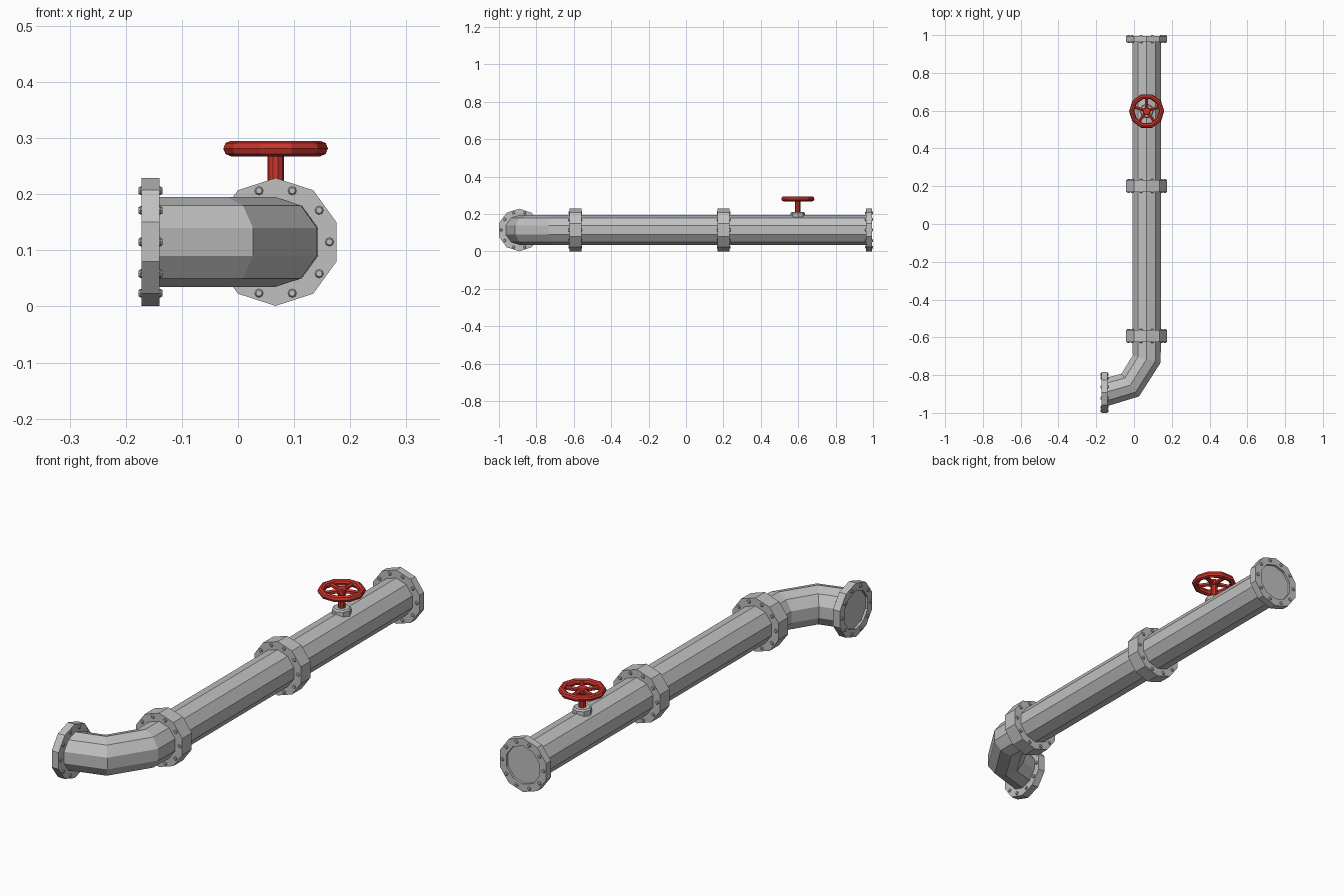
import bpy, bmesh, math
from mathutils import Vector

if "Cube" in bpy.data.objects:
    bpy.data.objects.remove(bpy.data.objects["Cube"])

X0, Z0 = 0.067, 0.115          # pipe axis
UP = Vector((0, 0, 1))
ELBOW_Y = -0.892


def material(name, rgb):
    m = bpy.data.materials.new(name)
    m.diffuse_color = (*rgb, 1)
    m.use_nodes = True
    m.node_tree.nodes["Principled BSDF"].inputs["Base Color"].default_value = m.diffuse_color
    return m


GREY = material("pipe_grey", (0.53, 0.53, 0.53))
RED = material("valve_red", (0.60, 0.035, 0.025))


def loft(bm, rings, n=10, up=UP):
    """Skin rings of (centre, direction, radius); first vertex points along up."""
    loops = []
    for c, d, r in rings:
        d = Vector(d).normalized()
        side = d.cross(up).normalized()
        loops.append([bm.verts.new(Vector(c) + r * (math.cos(a) * up + math.sin(a) * side))
                      for a in (2 * math.pi * k / n for k in range(n))])
    for a, b in zip(loops, loops[1:]):
        for k in range(n):
            j = (k + 1) % n
            bm.faces.new((a[k], a[j], b[j], b[k]))
    bm.faces.new(loops[0])
    bm.faces.new(loops[-1])


def lathe(bm, centre, d, profile, n=10, up=UP):
    """Loft along one straight axis; profile is (offset, radius) pairs."""
    c, d = Vector(centre), Vector(d)
    loft(bm, [(c + d * o, d, r) for o, r in profile], n, up)


def finish(name, bm, mat):
    bmesh.ops.recalc_face_normals(bm, faces=bm.faces)
    me = bpy.data.meshes.new(name)
    bm.to_mesh(me)
    bm.free()
    me.materials.append(mat)
    ob = bpy.data.objects.new(name, me)
    bpy.context.collection.objects.link(ob)
    return ob


def flange(name, centre, d):
    """Ten-sided flange with a shallow recess on its outward face, and its bolts."""
    bm = bmesh.new()
    lathe(bm, centre, d, [(-0.016, 0.114), (0.016, 0.114), (0.016, 0.081), (0.006, 0.081)])
    finish(name, bm, GREY)
    bm = bmesh.new()
    d = Vector(d)
    side = d.cross(UP)
    for k in range(10):
        a = math.radians(18 + 36 * k)
        p = Vector(centre) + 0.096 * (math.cos(a) * UP + math.sin(a) * side)
        lathe(bm, p, d, [(-0.021, 0.0055), (-0.018, 0.0078), (0.018, 0.0078), (0.021, 0.0055)], 8)
    finish(name + "_bolts", bm, GREY)


# straight pipes, with a flange at each end
for name, y0, y1 in (("middle_pipe", -0.592, 0.2015), ("valve_pipe", 0.2015, 0.995)):
    bm = bmesh.new()
    lathe(bm, (X0, 0, Z0), (0, 1, 0), [(y0 + 0.02, 0.08), (y1 - 0.02, 0.08)])
    finish(name, bm, GREY)
    flange(name + "_front_flange", (X0, y0 + 0.016, Z0), (0, -1, 0))
    flange(name + "_back_flange", (X0, y1 - 0.016, Z0), (0, 1, 0))

# elbow, mitred along a four-point path
def heading(deg):
    a = math.radians(deg)
    return (-math.sin(a), -math.cos(a), 0)


bm = bmesh.new()
loft(bm, [((X0, -0.61, Z0), heading(0), 0.08),
          ((X0, -0.715, Z0), heading(15), 0.08),
          ((-0.02, -0.853, Z0), heading(52), 0.08),
          ((-0.155, ELBOW_Y, Z0), heading(90), 0.08)])
finish("elbow", bm, GREY)
flange("elbow_joint_flange", (X0, -0.608, Z0), (0, 1, 0))
flange("elbow_end_flange", (-0.156, ELBOW_Y, Z0), (-1, 0, 0))

# valve: boss and stem
VY = 0.598
XAXIS = Vector((1, 0, 0))
bm = bmesh.new()
lathe(bm, (X0, VY, 0), (0, 0, 1), [(0.16, 0.038), (0.206, 0.038), (0.212, 0.032)], 8, XAXIS)
finish("valve_boss", bm, GREY)
bm = bmesh.new()
lathe(bm, (X0, VY, 0), (0, 0, 1), [(0.19, 0.0148), (0.272, 0.0148)], 10, XAXIS)
finish("valve_stem", bm, RED)

# handwheel: rim, hub and five spokes
bpy.ops.mesh.primitive_torus_add(location=(X0, VY, 0.2815), major_segments=10, minor_segments=8,
                                 major_radius=0.0795, minor_radius=0.0138)
rim = bpy.context.object
rim.name = "handwheel_rim"
rim.data.materials.append(RED)
bm = bmesh.new()
lathe(bm, (X0, VY, 0.2815), (0, 0, 1),
      [(-0.012, 0.018), (-0.008, 0.022), (0.008, 0.022), (0.012, 0.018)], 10, XAXIS)
for k in range(5):
    a = math.radians(90 + 72 * k)
    lathe(bm, (X0, VY, 0.2815), (math.cos(a), math.sin(a), 0), [(0.01, 0.010), (0.076, 0.0085)], 6)
finish("handwheel_spokes", bm, RED)
